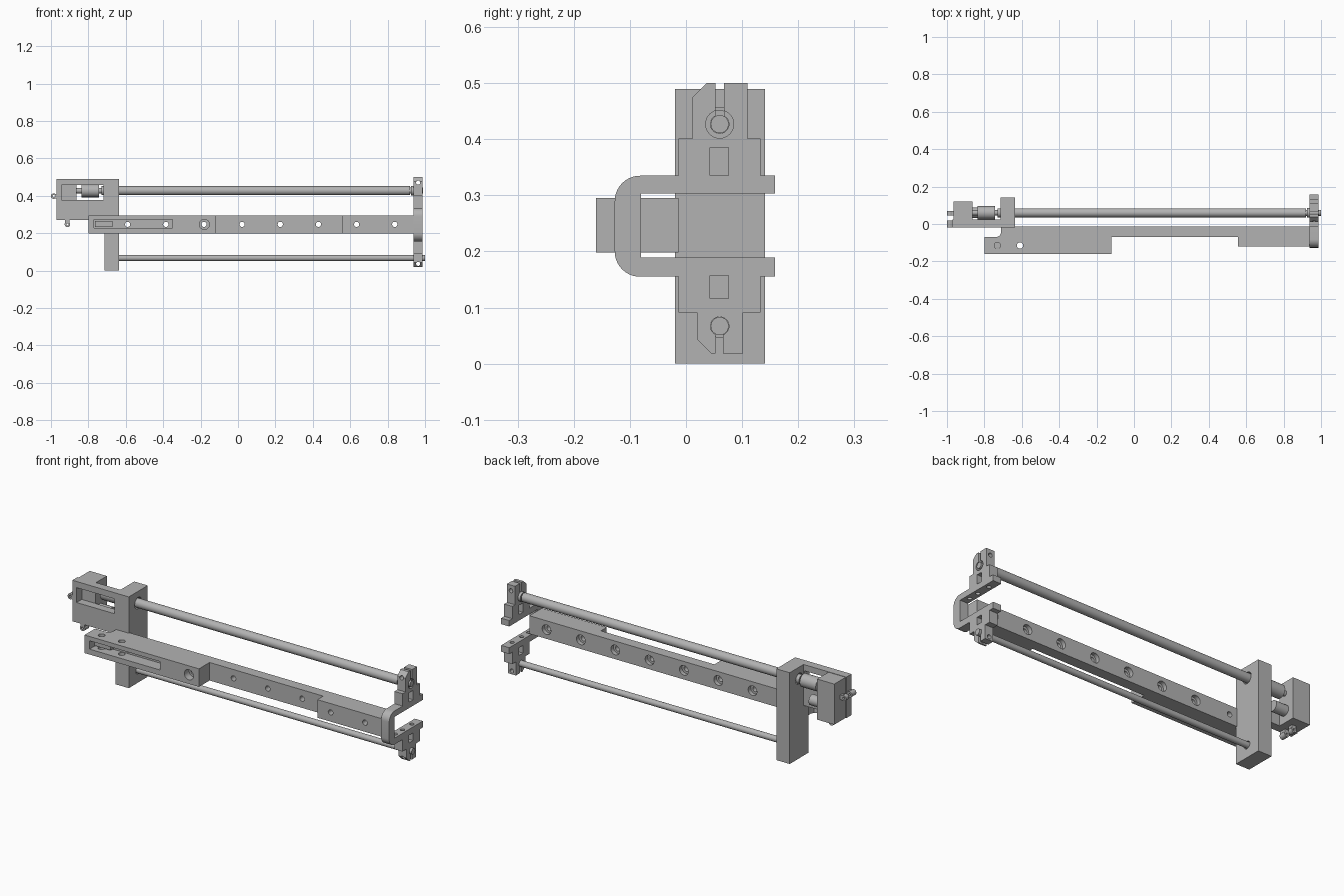
import bpy, bmesh, math
from mathutils import Matrix, Vector

cube = bpy.data.objects.get("Cube")
if cube:
    bpy.data.objects.remove(cube, do_unlink=True)

metal = bpy.data.materials.new("plain grey metal")
metal.use_nodes = True
GREY = (0.45, 0.45, 0.45, 1)
metal.diffuse_color = GREY
metal.node_tree.nodes["Principled BSDF"].inputs["Base Color"].default_value = GREY


def finish(name, bm):
    bmesh.ops.recalc_face_normals(bm, faces=bm.faces[:])
    mesh = bpy.data.meshes.new(name)
    bm.to_mesh(mesh)
    bm.free()
    mesh.materials.append(metal)
    ob = bpy.data.objects.new(name, mesh)
    bpy.context.scene.collection.objects.link(ob)
    return ob


def box(name, x, y, z):
    """Box from its (low, high) range on each axis."""
    bm = bmesh.new()
    bmesh.ops.create_cube(bm, size=1)
    for v in bm.verts:
        v.co = [r[0] + (c + 0.5) * (r[1] - r[0]) for c, r in zip(v.co, (x, y, z))]
    return finish(name, bm)


def cylinder(name, axis, centre, span, radius, sides=32):
    """Cylinder along an axis; centre gives the other two coordinates."""
    bm = bmesh.new()
    bmesh.ops.create_cone(bm, cap_ends=True, segments=sides, radius1=radius,
                          radius2=radius, depth=span[1] - span[0])
    turn = {"x": Matrix.Rotation(math.pi / 2, 3, "Y"),
            "y": Matrix.Rotation(math.pi / 2, 3, "X"),
            "z": Matrix.Identity(3)}[axis]
    place = list(centre)
    place.insert("xyz".index(axis), sum(span) / 2)
    for v in bm.verts:
        v.co = turn @ v.co + Vector(place)
    return finish(name, bm)


def prism(name, points, axis, span):
    """Closed profile extruded along x (yz points) or z (xy points)."""
    bm = bmesh.new()
    verts = [bm.verts.new((span[0], *p) if axis == "x" else (*p, span[0])) for p in points]
    face = bm.faces.new(verts)
    out = bmesh.ops.extrude_face_region(bm, geom=[face])
    length = span[1] - span[0]
    move = Vector((length, 0, 0)) if axis == "x" else Vector((0, 0, length))
    bmesh.ops.translate(bm, vec=move, verts=[v for v in out["geom"] if isinstance(v, bmesh.types.BMVert)])
    return finish(name, bm)


def cut(ob, cutters):
    """Subtract the cutters and discard them."""
    for c in cutters:
        mod = ob.modifiers.new("cut", "BOOLEAN")
        mod.operation, mod.solver, mod.object = "DIFFERENCE", "EXACT", c
    bpy.context.view_layer.update()
    graph = bpy.context.evaluated_depsgraph_get()
    mesh = bpy.data.meshes.new_from_object(ob.evaluated_get(graph))
    ob.modifiers.clear()
    ob.data = mesh
    for c in cutters:
        bpy.data.objects.remove(c, do_unlink=True)


def arc(cy, cz, r, start, end, n=10):
    return [(cy + r * math.cos(math.radians(start + (end - start) * i / n)),
             cz + r * math.sin(math.radians(start + (end - start) * i / n))) for i in range(n + 1)]


ROD_Y, TOP_Z, LOW_Z, RAIL_Z = 0.06, 0.427, 0.067, 0.247

# Stepped rail
rail = prism("rail", [(-0.8, -0.16), (-0.12, -0.16), (-0.12, -0.07), (0.555, -0.07),
                      (0.555, -0.12), (0.94, -0.12), (0.94, -0.013), (-0.71, -0.013),
                      (-0.71, -0.045), (-0.717, -0.062), (-0.735, -0.07), (-0.8, -0.07)],
             "z", (0.198, 0.295))
holes = [box("slot", (-0.77, -0.35), (-0.2, -0.095), (0.227, 0.272)),
         cylinder("counterbore", "y", (-0.18, RAIL_Z), (-0.2, -0.12), 0.027)]
for i in range(8):
    x = -0.59 + 0.204 * i
    holes.append(cylinder("bolt_hole", "y", (x, RAIL_Z), (-0.3, 0.1), 0.014, 20))
    if i:
        holes.append(cylinder("back_bore", "y", (x, RAIL_Z), (-0.035, 0.1), 0.026, 24))
for x in (-0.73, -0.61):
    holes.append(cylinder("pin_hole", "z", (x, -0.115), (0, 1), 0.017, 24))
cut(rail, holes)
box("slot_key", (-0.765, -0.67), (-0.125, -0.09), (0.234, 0.264))

# Support block carrying both rods
support = box("support_block", (-0.715, -0.635), (-0.02, 0.141), (0, 0.49))
cut(support, [cylinder("rod_bore", "x", (ROD_Y, TOP_Z), (-0.8, -0.5), 0.03),
              cylinder("rod_bore", "x", (ROD_Y, LOW_Z), (-0.67, -0.5), 0.02)])

# Drive plate with its window, and the drive housing behind it
plate = box("drive_plate", (-0.97, -0.714), (-0.02, 0.024), (0.27, 0.49))
cut(plate, [box("window", (-0.945, -0.72), (-0.1, 0.1), (0.377, 0.457))])
box("drive_housing", (-0.965, -0.863), (0.024, 0.12), (0.27, 0.488))
cylinder("drive_shaft", "x", (ROD_Y, TOP_Z), (-0.865, -0.7), 0.014)
cylinder("coupling", "x", (ROD_Y, TOP_Z), (-0.837, -0.742), 0.035)
cylinder("shaft_collar", "x", (ROD_Y, TOP_Z), (-0.73, -0.71), 0.024)
cylinder("lower_drive_pin", "x", (ROD_Y, 0.335), (-0.865, -0.79), 0.028)

# Cable lugs on the side and under the drive
for name, x, z in (("side_lug", -0.985, 0.398), ("bottom_lug", -0.912, 0.247)):
    for y in ((-0.018, 0.018), (0.045, 0.07)):
        lug = cylinder(name, "y", (x, z), y, 0.015, 24)
        cut(lug, [cylinder("eye", "y", (x, z), (-0.1, 0.2), 0.006, 16)])
        if name == "side_lug":
            box("side_lug_root", (x + 0.01, -0.96), y, (z - 0.012, z + 0.012))
        else:
            box("bottom_lug_root", (x - 0.012, x + 0.012), y, (z + 0.01, 0.28))

# Rods
cylinder("upper_rod", "x", (ROD_Y, TOP_Z), (-0.7, 0.92), 0.024)
cylinder("upper_rod_tip", "x", (ROD_Y, TOP_Z), (0.91, 0.99), 0.016)
cylinder("upper_rod_collar", "x", (ROD_Y, TOP_Z), (0.925, 0.94), 0.025)
cylinder("lower_rod", "x", (ROD_Y, LOW_Z), (-0.67, 1.0), 0.016)

# End bracket: rounded yoke with a clamp above and below
yoke = ([(-0.08, 0.303), (0.159, 0.303), (0.159, 0.335), (0.133, 0.335), (0.133, 0.401),
         (0.11, 0.401), (0.11, 0.5), (0.037, 0.5), (0.012, 0.475), (0.012, 0.401),
         (-0.013, 0.401), (-0.013, 0.335)]
        + arc(-0.082, 0.29, 0.045, 90, 180) + arc(-0.082, 0.2, 0.045, 180, 270)
        + [(-0.013, 0.155), (-0.013, 0.091), (0.02, 0.091), (0.02, 0.043), (0.045, 0.018),
           (0.102, 0.018), (0.102, 0.091), (0.133, 0.091), (0.133, 0.155), (0.159, 0.155),
           (0.159, 0.189), (-0.08, 0.189)])
bracket = prism("end_bracket", yoke, "x", (0.939, 0.987))
THROUGH = (0.9, 1.1)
cutters = [cylinder("upper_bore", "x", (ROD_Y, TOP_Z), THROUGH, 0.0165),
           cylinder("upper_recess", "x", (ROD_Y, TOP_Z), (0.975, 1.1), 0.025),
           cylinder("lower_bore", "x", (ROD_Y, LOW_Z), THROUGH, 0.0165),
           box("upper_slit", THROUGH, (0.053, 0.068), (TOP_Z, 0.6)),
           box("lower_slit", THROUGH, (0.053, 0.066), (-0.1, LOW_Z)),
           box("upper_square", THROUGH, (0.043, 0.076), (0.335, 0.385)),
           box("lower_square", THROUGH, (0.043, 0.076), (0.116, 0.157))]
for z in (0.47, 0.036):
    cutters.append(cylinder("clamp_screw_hole", "y", (0.963, z), (-0.2, 0.3), 0.011, 20))
for y in (-0.04, 0.02, 0.1):
    cutters.append(cylinder("arm_hole", "z", (0.963, y), (0.165, 0.32), 0.011, 20))
cut(bracket, cutters)

# Smooth the round parts, keep the edges sharp
bpy.ops.object.select_all(action="DESELECT")
for ob in bpy.context.scene.objects:
    if ob.type == "MESH":
        ob.select_set(True)
        bpy.context.view_layer.objects.active = ob
bpy.ops.object.shade_smooth_by_angle(angle=math.radians(30))
